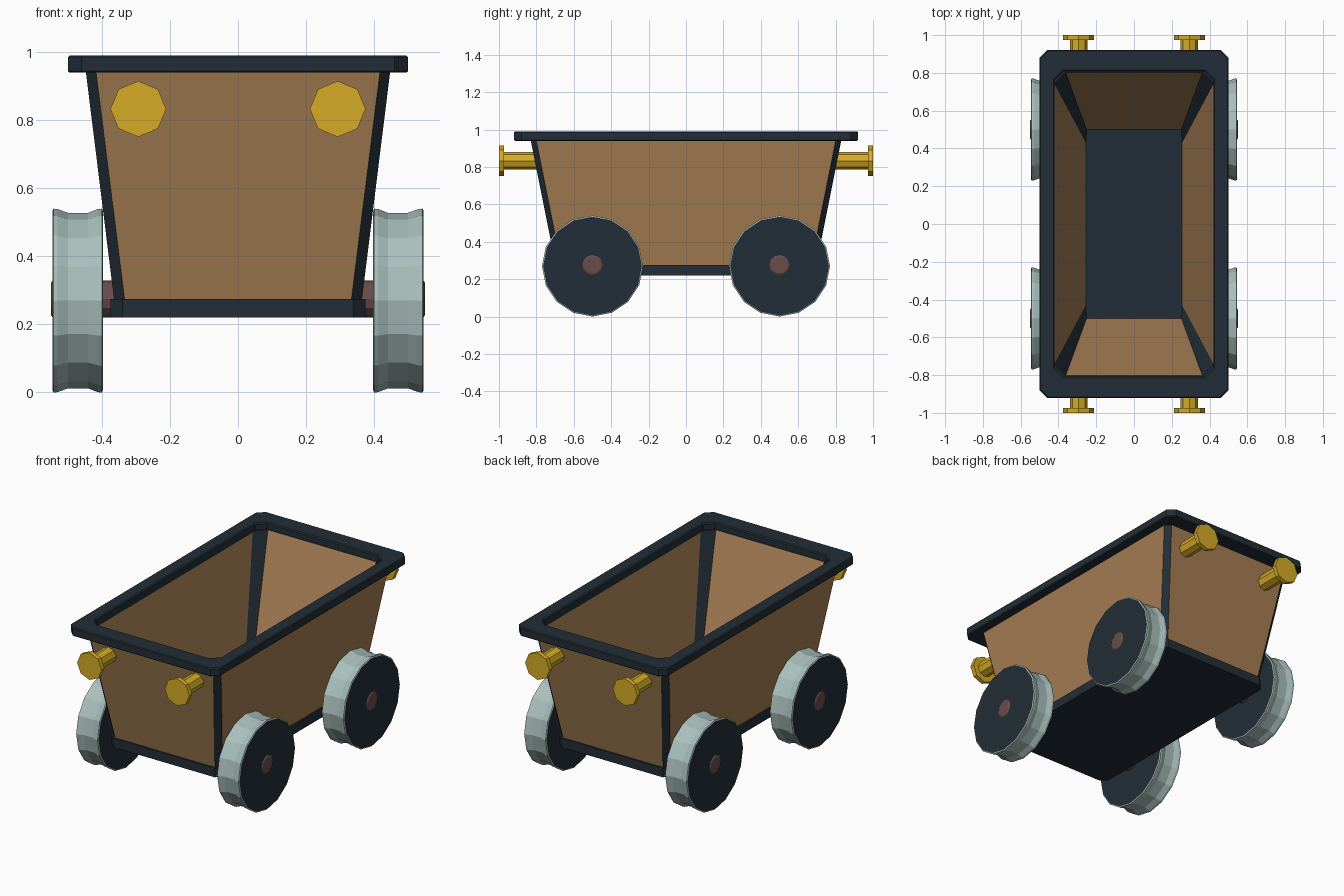
import bpy, bmesh, math

if "Cube" in bpy.data.objects:
    bpy.data.objects.remove(bpy.data.objects["Cube"])


def material(name, rgb):
    m = bpy.data.materials.new(name)
    m.diffuse_color = (*rgb, 1)
    m.use_nodes = True
    m.node_tree.nodes["Principled BSDF"].inputs["Base Color"].default_value = m.diffuse_color
    return m


WOOD = material("tan_wood", (0.38, 0.208, 0.087))
DARK = material("dark_iron", (0.0165, 0.027, 0.038))
STEEL = material("pale_steel", (0.40, 0.53, 0.51))
BRASS = material("brass", (0.66, 0.41, 0.019))
RUST = material("brown_axle", (0.14, 0.075, 0.07))


def octagon(hx, hy, cx, cy, z):
    """Rectangle with cut corners; every odd edge is a corner cut."""
    return [(hx - cx, hy, z), (-hx + cx, hy, z), (-hx, hy - cy, z), (-hx, -hy + cy, z),
            (-hx + cx, -hy, z), (hx - cx, -hy, z), (hx, -hy + cy, z), (hx, hy - cy, z)]


def circle(axis, centre, along, r, n):
    pts = []
    for i in range(n):
        a = math.tau * i / n
        u, v = r * math.cos(a), r * math.sin(a)
        x, y, z = centre
        pts.append((x + along, y + u, z + v) if axis == 'X' else (x + u, y + along, z + v))
    return pts


def loft(name, rings, mats, rule=None, caps=True, closed=False):
    """Skin a list of rings; rule(ring, side) gives the material, caps are ring -1."""
    bm = bmesh.new()
    loops = [[bm.verts.new(p) for p in r] for r in rings]
    n = len(loops[0])
    for k in range(len(loops) if closed else len(loops) - 1):
        a, b = loops[k], loops[(k + 1) % len(loops)]
        for i in range(n):
            f = bm.faces.new((a[i], a[(i + 1) % n], b[(i + 1) % n], b[i]))
            f.material_index = rule(k, i) if rule else 0
    if caps and not closed:
        for ring in (loops[0], loops[-1]):
            bm.faces.new(ring).material_index = rule(-1, 0) if rule else 0
    bmesh.ops.recalc_face_normals(bm, faces=bm.faces)
    me = bpy.data.meshes.new(name)
    bm.to_mesh(me)
    bm.free()
    for m in mats:
        me.materials.append(m)
    ob = bpy.data.objects.new(name, me)
    bpy.context.collection.objects.link(ob)
    return ob


# Tub: outer wall, over the top, inner wall, dark corners and floor
loft("tub", [octagon(0.363, 0.695, 0.031, 0.03, 0.265),
             octagon(0.448, 0.832, 0.03, 0.03, 0.95),
             octagon(0.422, 0.803, 0.06, 0.06, 0.95),
             octagon(0.255, 0.50, 0.004, 0.07, 0.28)],
     [WOOD, DARK], lambda k, i: 1 if k < 0 or k == 1 or i % 2 else 0)

# Base plate
loft("base_plate", [octagon(0.375, 0.707, 0.035, 0.035, z) for z in (0.22, 0.275)], [DARK])

# Top rim: bevelled frame profile swept around the opening (inset from outer edge, z)
outer = [(0.005, 0.94), (0, 0.945), (0, 0.985), (0.005, 0.99)]
rim = [octagon(0.5 - d, 0.92 - d, 0.04, 0.04, z) for d, z in outer]
rim += [octagon(0.42 + d, 0.808 + d, 0.048, 0.048, z) for d, z in ((0.006, 0.99), (0, 0.984), (0, 0.94))]
loft("top_rim", rim, [DARK], closed=True)

for sx in (-1, 1):
    for sy in (-1, 1):
        tag = ("left" if sx < 0 else "right") + ("_front" if sy < 0 else "_back")
        # Wheel: hollow steel tread with dark side discs
        hub = (0, 0.5 * sy, 0.27)
        prof = [(0.397, 0.264), (0.4, 0.27), (0.412, 0.269), (0.44, 0.258),
                (0.5, 0.258), (0.53, 0.269), (0.542, 0.27), (0.545, 0.264)]
        loft("wheel_" + tag, [circle('X', hub, sx * x, r, 16) for x, r in prof],
             [STEEL, DARK], lambda k, i: 1 if k < 0 else 0)
        # Axle stub
        hub = (0, 0.5 * sy, 0.275)
        loft("axle_" + tag, [circle('X', hub, sx * x, r, 12)
                             for x, r in ((0.3, 0.054), (0.545, 0.054), (0.55, 0.046))], [RUST])
        # Buffer: shaft and end disc
        mid = (0.293 * sx, 0, 0.833)
        loft("buffer_" + tag, [circle('Y', mid, sy * y, r, 8)
                               for y, r in ((0.79, 0.047), (0.973, 0.047), (0.973, 0.082), (1.0, 0.082))], [BRASS])
